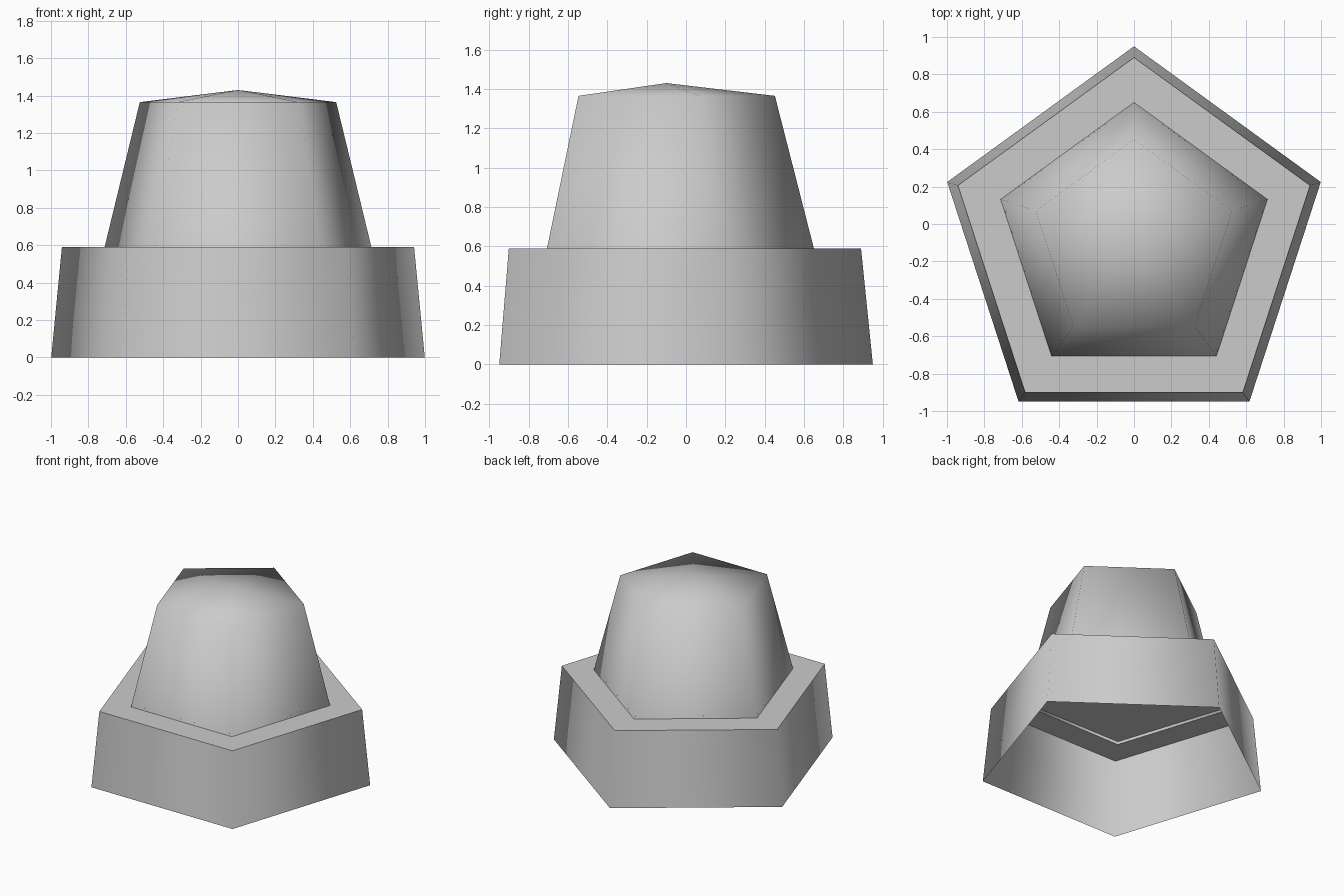
import bpy, bmesh, math

cube = bpy.data.objects.get("Cube")
if cube:
    bpy.data.objects.remove(cube, do_unlink=True)

SIDES = 5
AXIS_Y = -0.1  # centre of the pentagon, whose point is at the back

grey = bpy.data.materials.new("plain_grey")
grey.use_nodes = True
colour = (0.6, 0.6, 0.6, 1)
grey.diffuse_color = colour
grey.node_tree.nodes["Principled BSDF"].inputs["Base Color"].default_value = colour


def ring(bm, radius, z):
    """Pentagon of vertices with a flat front."""
    angles = [math.pi / 2 + math.tau * i / SIDES for i in range(SIDES)]
    return [bm.verts.new((radius * math.cos(a), AXIS_Y + radius * math.sin(a), z))
            for a in angles]


def bridge(bm, low, high, smooth=True):
    for i in range(SIDES):
        j = (i + 1) % SIDES
        bm.faces.new((low[i], low[j], high[j], high[i])).smooth = smooth


def crease(bm, loop):
    for i in range(SIDES):
        bm.edges.get((loop[i], loop[(i + 1) % SIDES])).smooth = False


def finish(bm, name):
    mesh = bpy.data.meshes.new(name)
    bm.to_mesh(mesh)
    bm.free()
    mesh.materials.append(grey)
    obj = bpy.data.objects.new(name, mesh)
    bpy.context.collection.objects.link(obj)


# Wide base: smooth tapered skirt, open below, with a flat ledge
bm = bmesh.new()
foot, rim, inner = ring(bm, 1.05, 0), ring(bm, 0.99, 0.59), ring(bm, 0.75, 0.59)
bridge(bm, foot, rim)
bridge(bm, rim, inner, smooth=False)
crease(bm, rim)
finish(bm, "base_skirt")

# Upper body: tapered walls blending smoothly into a low peaked roof
bm = bmesh.new()
bottom, shoulder = ring(bm, 0.75, 0.59), ring(bm, 0.552, 1.365)
bridge(bm, bottom, shoulder)
peak = bm.verts.new((0, AXIS_Y, 1.43))
for i in range(SIDES):
    bm.faces.new((shoulder[i], shoulder[(i + 1) % SIDES], peak)).smooth = True
finish(bm, "upper_body")

# Flat panel closing the underside of the upper body
bm = bmesh.new()
bm.faces.new(list(reversed(ring(bm, 0.745, 0.61))))
finish(bm, "underside_panel")
